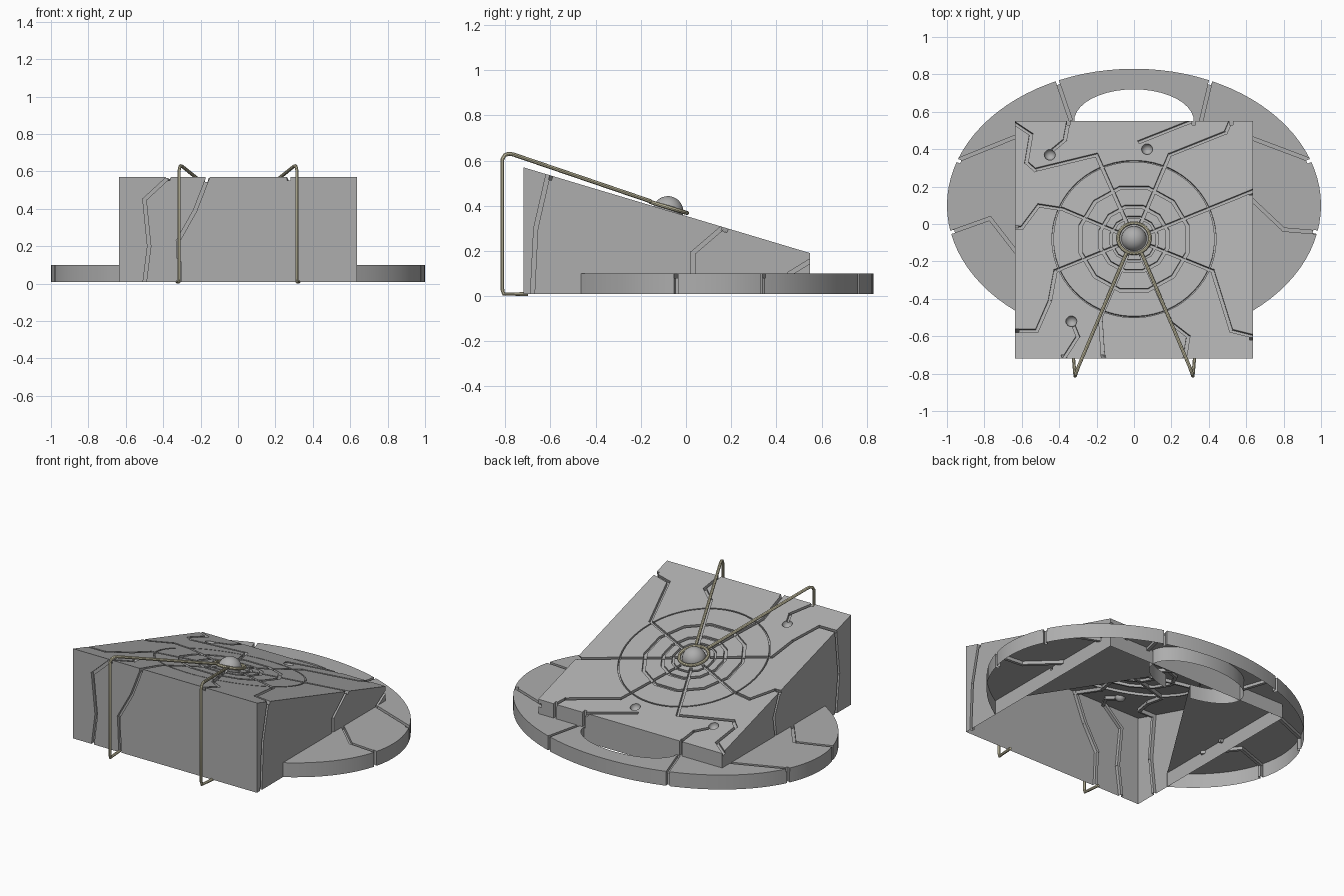
import bpy, bmesh
from math import pi, cos, sin, atan
from mathutils import Vector, Matrix

if "Cube" in bpy.data.objects:
    bpy.data.objects.remove(bpy.data.objects["Cube"], do_unlink=True)


def material(name, rgb, rough=0.7):
    m = bpy.data.materials.new(name)
    m.use_nodes = True
    m.diffuse_color = (*rgb, 1)
    b = m.node_tree.nodes["Principled BSDF"]
    b.inputs["Base Color"].default_value = (*rgb, 1)
    b.inputs["Roughness"].default_value = rough
    return m


STONE = material("stone grey", (0.42, 0.42, 0.42))
WIRE = material("pale brass", (0.62, 0.58, 0.40))

HALF, FRONT, BACK, BASE, HIGH, LOW = 0.635, -0.72, 0.55, 0.01, 0.57, 0.19
DECK = 0.1
SLOPE = (LOW - HIGH) / (BACK - FRONT)
TILT = Matrix.Rotation(atan(SLOPE), 4, 'X')
UP = (TILT @ Vector((0, 0, 1))).normalized()


def on_top(x, y):
    return Vector((x, y, HIGH + SLOPE * (y - FRONT)))


HUB = on_top(0, -0.08)


def make(name, bm, mat):
    bmesh.ops.recalc_face_normals(bm, faces=bm.faces)
    me = bpy.data.meshes.new(name)
    bm.to_mesh(me)
    bm.free()
    ob = bpy.data.objects.new(name, me)
    bpy.context.collection.objects.link(ob)
    me.materials.append(mat)
    return ob


def smooth(ob):
    bpy.ops.object.select_all(action='DESELECT')
    ob.select_set(True)
    bpy.context.view_layer.objects.active = ob
    bpy.ops.object.shade_smooth_by_angle(angle=0.6)


def prism(name, outline, vec):
    bm = bmesh.new()
    face = bm.faces.new([bm.verts.new(p) for p in outline])
    new = bmesh.ops.extrude_face_region(bm, geom=[face])["geom"]
    bmesh.ops.translate(bm, vec=vec, verts=[v for v in new if isinstance(v, bmesh.types.BMVert)])
    return make(name, bm, STONE)


def crack(bm, pts, normal, width=0.018, depth=0.018):
    # one box per segment, each slightly deeper than the last
    n = Vector(normal).normalized()
    for i, (p, q) in enumerate(zip(pts, pts[1:])):
        d = q - p
        u = d.normalized()
        m = Matrix((u, n.cross(u), n)).transposed().to_4x4()
        size = (d.length + width * 0.8, width, 2 * depth + 0.0011 * (len(bm.verts) // 8 % 7))
        bmesh.ops.create_cube(bm, size=1, matrix=Matrix.Translation((p + q) / 2) @ m @ Matrix.Diagonal((*size, 1)))


def ring_groove(bm, radius, width, sides, depth=0.015):
    rows = []
    for i in range(sides):
        a = 2 * pi * (i + 0.5) / sides
        rows.append([bm.verts.new(HUB + TILT @ Vector((r * cos(a), r * sin(a), z)))
                     for r, z in ((radius - width / 2, -depth), (radius + width / 2, -depth),
                                  (radius + width / 2, depth), (radius - width / 2, depth))])
    for i in range(sides):
        a, b = rows[i], rows[(i + 1) % sides]
        for k in range(4):
            bm.faces.new((a[k], a[(k + 1) % 4], b[(k + 1) % 4], b[k]))


def carve(ob, bm):
    cutter = make("cutter", bm, STONE)
    cutter.hide_render = True
    mod = ob.modifiers.new("carve", 'BOOLEAN')
    mod.operation, mod.solver, mod.object = 'DIFFERENCE', 'EXACT', cutter
    mod.use_self = True
    bake(ob)
    bpy.data.objects.remove(cutter, do_unlink=True)


def bake(ob):
    dg = bpy.context.evaluated_depsgraph_get()
    me = bpy.data.meshes.new_from_object(ob.evaluated_get(dg))
    ob.modifiers.clear()
    ob.data = me


def open_up(ob, rule):
    bm = bmesh.new()
    bm.from_mesh(ob.data)
    gone = [f for f in bm.faces if rule(f.calc_center_median(), f.normal)]
    bmesh.ops.delete(bm, geom=gone, context='FACES')
    bm.to_mesh(ob.data)
    bm.free()


def is_bottom(c, n):
    return n.z < -0.9 and c.z < BASE + 0.002


# Sloped block
block = prism("sloped_block", [(-HALF, FRONT, BASE), (-HALF, FRONT, HIGH), (-HALF, BACK, LOW), (-HALF, BACK, BASE)],
              (2 * HALF, 0, 0))

# Web rings and dimples in the sloped top
bm = bmesh.new()
for r, w, s in ((0.125, 0.014, 12), (0.185, 0.02, 12), (0.295, 0.02, 12), (0.435, 0.008, 64)):
    ring_groove(bm, r, w, s)
for x, y in ((-0.45, 0.37), (0.07, 0.4), (-0.335, -0.52)):
    bmesh.ops.create_uvsphere(bm, u_segments=16, v_segments=10, radius=0.03,
                              matrix=Matrix.Translation(on_top(x, y)))
carve(block, bm)

# Spokes that break into cracks
spokes = [
    [(-.2, .37), (-.53, .29), (-.575, .33), (-.55, .48), (-.64, .54)],
    [(.19, .37), (.49, .49), (.52, .56)],
    [(.64, .18)],
    [(.42, -.25), (.52, -.57), (.64, -.6)],
    [(.2, -.53), (.29, -.6), (.27, -.725)],
    [(-.18, -.5), (-.165, -.725)],
    [(-.42, -.25), (-.45, -.41), (-.52, -.57), (-.64, -.57)],
    [(-.38, .08), (-.51, .1), (-.6, -.02), (-.64, -.02)],
]
bm = bmesh.new()
for path in spokes:
    pts = [on_top(*p) for p in path]
    start = HUB + (pts[0] - HUB).normalized() * 0.1
    crack(bm, [start] + pts, UP)
for path in ([(.03, .44), (.32, .555)], [(-.43, .4), (-.37, .45), (-.35, .555)],
             [(-.32, -.55), (-.3, -.6), (-.38, -.725)]):
    crack(bm, [on_top(*p) for p in path], UP)

# Cracks down the walls
for path in ([(-.37, .57), (-.5, .45), (-.475, .2), (-.5, 0)], [(-.16, .57), (-.23, .39), (-.32, .23), (-.31, 0)]):
    crack(bm, [Vector((x, FRONT, z)) for x, z in path], (0, -1, 0))
for side, path in ((1, [(-.61, .54), (-.665, .3), (-.68, 0)]), (1, [(.17, .31), (.03, .19), (.03, .09)]),
                   (1, [(.55, .155), (.46, .1)]), (-1, [(-.57, .53), (-.6, .25), (-.57, 0)]),
                   (-1, [(-.02, .36), (.04, .22), (.02, .09)])):
    crack(bm, [Vector((side * HALF, y, z)) for y, z in path], (side, 0, 0))
for x in (-.35, .32, .52):
    crack(bm, [Vector((x, BACK, LOW)), Vector((x, BACK, DECK))], (0, 1, 0))
carve(block, bm)
open_up(block, is_bottom)
smooth(block)

# Oval plate with an oval opening, notched under the block
CY, RY, N = 0.1, 0.73, 72
outline = []
for i in range(N + 1):
    a = -0.883 + (pi + 1.766) * i / N
    outline.append((cos(a), CY + RY * sin(a), BASE))
for i in range(N // 2 + 1):
    a = 1.5 * pi - 0.285 - (2 * pi - 0.57) * i / (N // 2)
    outline.append((0.32 * cos(a), 0.55 + 0.17 * sin(a), BASE))
plate = prism("oval_plate", outline, (0, 0, DECK - BASE))

bm = bmesh.new()
for path in ([(-.34, .56), (-.41, .765)], [(.36, .555), (.41, .765)],
             [(.6, .47), (.945, .34)], [(-.6, .48), (-.945, .34)],
             [(-.63, -.15), (-.77, .03), (-.98, -.045)], [(.63, .13), (.8, -.03), (.98, -.045)]):
    pts = [Vector((x, y, DECK)) for x, y in path]
    crack(bm, pts, (0, 0, 1))
    # continue the crack down the rim
    end = pts[-1]
    out = Vector((end.x, (end.y - CY) / RY ** 2, 0))
    crack(bm, [end, Vector((end.x, end.y, 0))], out, depth=0.02)
carve(plate, bm)
open_up(plate, lambda c, n: is_bottom(c, n) or (abs(n.z) < 0.1 and abs(c.x) < 0.5 and c.y < 0.3))
smooth(plate)

# Ball at the hub
bm = bmesh.new()
bmesh.ops.create_uvsphere(bm, u_segments=32, v_segments=16, radius=0.068,
                          matrix=Matrix.Translation(HUB - Vector((0, 0, 0.004))))
smooth(make("hub_ball", bm, STONE))


# Wire stand: loop around the ball and two bent legs
def wire(name, pts, cyclic=False):
    cu = bpy.data.curves.new(name, 'CURVE')
    cu.dimensions = '3D'
    cu.bevel_depth, cu.bevel_resolution, cu.use_fill_caps = 0.009, 2, True
    sp = cu.splines.new('POLY')
    sp.points.add(len(pts) - 1)
    for p, co in zip(sp.points, pts):
        p.co = (*co, 1)
    sp.use_cyclic_u = cyclic
    tmp = bpy.data.objects.new("wire_path", cu)
    bpy.context.collection.objects.link(tmp)
    dg = bpy.context.evaluated_depsgraph_get()
    me = bpy.data.meshes.new_from_object(tmp.evaluated_get(dg))
    bpy.data.objects.remove(tmp, do_unlink=True)
    me.materials.clear()
    me.materials.append(WIRE)
    ob = bpy.data.objects.new(name, me)
    bpy.context.collection.objects.link(ob)
    smooth(ob)


loop = [2 * pi * i / 32 for i in range(32)]
wire("wire_loop", [HUB + UP * 0.014 + TILT @ Vector((0.085 * cos(a), 0.085 * sin(a), 0)) for a in loop], True)
for s, side in ((1, "left"), (-1, "right")):
    wire(side + "_wire_leg", [(s * .04, -.155, .419), (s * .298, -.765, .627), (s * .305, -.785, .63),
                              (s * .311, -.802, .624), (s * .315, -.813, .605), (s * .315, -.813, .03),
                              (s * .316, -.807, .009), (s * .325, -.70, .009)])
